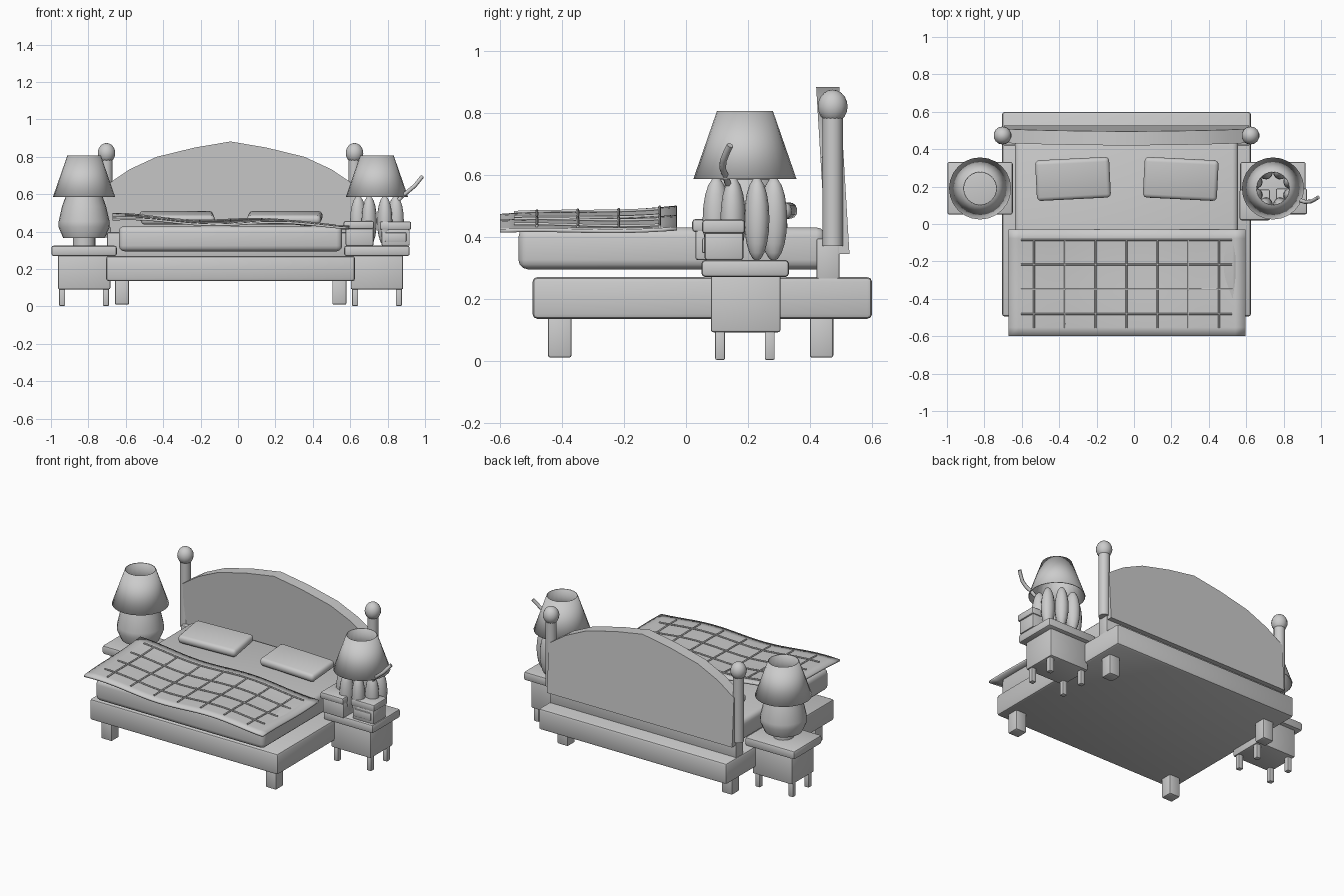
import bpy, bmesh, math
from mathutils import Matrix, Vector

if "Cube" in bpy.data.objects:
    bpy.data.objects.remove(bpy.data.objects["Cube"])

CX = -0.04   # bed symmetry axis


def finish(name, bm, smooth=True, mods=()):
    bmesh.ops.recalc_face_normals(bm, faces=bm.faces[:])
    me = bpy.data.meshes.new(name)
    bm.to_mesh(me)
    bm.free()
    ob = bpy.data.objects.new(name, me)
    bpy.context.collection.objects.link(ob)
    if smooth:
        bpy.ops.object.select_all(action='DESELECT')
        bpy.context.view_layer.objects.active = ob
        ob.select_set(True)
        bpy.ops.object.shade_smooth_by_angle(angle=math.radians(35))
    return ob


def box(name, x0, x1, y0, y1, z0, z1, bevel=0.012, rot=(0, 0, 0), seg=2):
    bm = bmesh.new()
    bmesh.ops.create_cube(bm, size=1)
    bm.transform(Matrix.Diagonal((x1 - x0, y1 - y0, z1 - z0, 1)))
    if bevel:
        bmesh.ops.bevel(bm, geom=bm.edges[:], offset=bevel, segments=seg,
                        profile=0.5, affect='EDGES')
    ob = finish(name, bm)
    ob.location = ((x0 + x1) / 2, (y0 + y1) / 2, (z0 + z1) / 2)
    ob.rotation_euler = rot
    return ob


def lathe(name, profile, x, y, n=24, thick=0):
    bm = bmesh.new()
    rings = [[bm.verts.new((x + r * math.cos(2 * math.pi * i / n),
                            y + r * math.sin(2 * math.pi * i / n), z))
              for i in range(n)] for r, z in profile]
    for a, b in zip(rings, rings[1:]):
        for i in range(n):
            bm.faces.new((a[i], a[(i + 1) % n], b[(i + 1) % n], b[i]))
    if not thick:
        bm.faces.new(rings[0])
        bm.faces.new(rings[-1])
    ob = finish(name, bm)
    if thick:
        ob.modifiers.new("thickness", 'SOLIDIFY').thickness = thick
    return ob


def ellipsoid(name, c, r, rz=0):
    bm = bmesh.new()
    bmesh.ops.create_uvsphere(bm, u_segments=14, v_segments=10, radius=1)
    bm.transform(Matrix.Translation(c) @ Matrix.Rotation(rz, 4, 'Z')
                 @ Matrix.Diagonal((*r, 1)))
    return finish(name, bm)


def tubes(name, paths, radius):
    cu = bpy.data.curves.new(name, 'CURVE')
    cu.dimensions = '3D'
    cu.bevel_depth, cu.bevel_resolution, cu.use_fill_caps = radius, 1, True
    for path in paths:
        s = cu.splines.new('POLY')
        s.points.add(len(path) - 1)
        for p, co in zip(s.points, path):
            p.co = (*co, 1)
    ob = bpy.data.objects.new(name, cu)
    bpy.context.collection.objects.link(ob)
    return ob


# Bed frame, feet and mattress
box("bed_frame", -0.706, 0.626, -0.495, 0.60, 0.135, 0.27, 0.016)
for x in (-0.62, 0.542):
    for y in (-0.407, 0.437):
        box("bed_foot", x - 0.038, x + 0.038, y - 0.038, y + 0.038, 0.01, 0.145, 0.008)
box("mattress", -0.637, 0.557, -0.54, 0.45, 0.295, 0.43, 0.03, seg=3)

# Arched headboard, leaning slightly forward
half = [(0, .882), (.19, .85), (.395, .80), (.54, .733), (.655, .655)]
outline = [(-x, z) for x, z in reversed(half[1:])] + half + [(.655, .345), (-.655, .345)]
bm = bmesh.new()
face = bm.faces.new([bm.verts.new((CX + x, 0.452 - 0.06 * (z - 0.345), z)) for x, z in outline])
ext = bmesh.ops.extrude_face_region(bm, geom=[face])
bmesh.ops.translate(bm, vec=(0, 0.075, 0),
                    verts=[v for v in ext["geom"] if isinstance(v, bmesh.types.BMVert)])
finish("headboard", bm)
box("headboard_rail", -0.70, 0.62, 0.42, 0.495, 0.255, 0.395, 0.008)

# Headboard posts with ball finials
for s in (-1, 1):
    x = CX + s * 0.663
    lathe("headboard_post", [(0.033, 0.37), (0.033, 0.79)], x, 0.473, 16)
    ellipsoid("post_finial", (x, 0.473, 0.82), (0.048, 0.048, 0.054))

# Pillows
for s in (-1, 1):
    x = -0.038 + s * 0.288
    box("pillow", x - 0.198, x + 0.198, 0.132, 0.35, 0.448, 0.50, 0.022,
        (0.12, 0, -s * 0.05), 3)


# Wavy blanket with raised check lines
def drape(x, y):
    u, v = (x + 0.67) / 1.265, (y + 0.60) / 0.57
    return (0.461 - 0.030 * u + 0.030 * v * (1 - 0.6 * u)
            + 0.011 * math.sin(2 * math.pi * (1.6 * u + 0.1) + 0.8 * v)
            + 0.005 * math.sin(5 * v + 1.0))


bm = bmesh.new()
bmesh.ops.create_grid(bm, x_segments=24, y_segments=12, size=0.5)
for v in bm.verts:
    v.co.x = -0.0375 + v.co.x * 1.265
    v.co.y = -0.315 + v.co.y * 0.57
    v.co.z = drape(v.co.x, v.co.y)
blanket = finish("blanket", bm)
blanket.modifiers.new("thickness", 'SOLIDIFY').thickness = 0.012
N = 24
lines = []
for i in range(7):
    x = -0.535 + i * 0.165
    ys = [-0.555 + 0.47 * k / N for k in range(N + 1)]
    lines.append([(x, y, drape(x, y) + 0.003) for y in ys])
for j in range(4):
    y = -0.085 - j * 0.132
    xs = [-0.605 + 1.13 * k / N for k in range(N + 1)]
    lines.append([(x, y, drape(x, y) + 0.003) for x in xs])
tubes("blanket_stitching", lines, 0.005)

# Nightstands with lamp shades
NX, NY = 0.783, 0.19
for side, s in (("left", -1), ("right", 1)):
    x = CX + s * NX
    box(side + "_nightstand_top", x - 0.175, x + 0.175, 0.05, 0.332, 0.27, 0.325, 0.012)
    box(side + "_nightstand_body", x - 0.14, x + 0.14, 0.08, 0.305, 0.092, 0.285, 0.008)
    for dx in (-0.117, 0.117):
        for y in (0.11, 0.27):
            box(side + "_nightstand_leg", x + dx - 0.016, x + dx + 0.016,
                y - 0.016, y + 0.016, 0.003, 0.10, 0.005)
    lathe(side + "_lamp_shade", [(0.166, 0.587), (0.09, 0.806)], x, NY, 24, 0.004)

# Left lamp: turned vase base
lathe("left_lamp_base", [(0.06, 0.32), (0.06, 0.365), (0.112, 0.367), (0.137, 0.425),
                         (0.136, 0.455), (0.118, 0.535), (0.10, 0.585), (0.07, 0.59)],
      CX - NX, NY)

# Right lamp: ring of upright lobes
for i in range(8):
    a = 2 * math.pi * (i + 0.5) / 8
    ellipsoid("right_lamp_lobe", (CX + NX + 0.108 * math.cos(a), NY + 0.10 * math.sin(a), 0.457),
              (0.045, 0.04, 0.135), a)

# Small boxes on the right nightstand
box("storage_box_left", 0.575, 0.725, 0.03, 0.18, 0.325, 0.425, 0.008)
box("storage_box_left_lid", 0.565, 0.728, 0.02, 0.185, 0.415, 0.457, 0.01)
box("storage_box_right", 0.767, 0.918, 0.06, 0.185, 0.325, 0.415, 0.008)
box("storage_box_right_lid", 0.758, 0.926, 0.052, 0.19, 0.41, 0.455, 0.01)
box("storage_box_drawer", 0.785, 0.90, 0.052, 0.07, 0.347, 0.395, 0.005)

# Bent lamp arm beside the right shade
tubes("right_lamp_arm", [[(0.86, 0.135, 0.57), (0.885, 0.128, 0.595), (0.915, 0.118, 0.62),
                          (0.945, 0.12, 0.645), (0.965, 0.13, 0.67), (0.985, 0.142, 0.695)]], 0.011)
